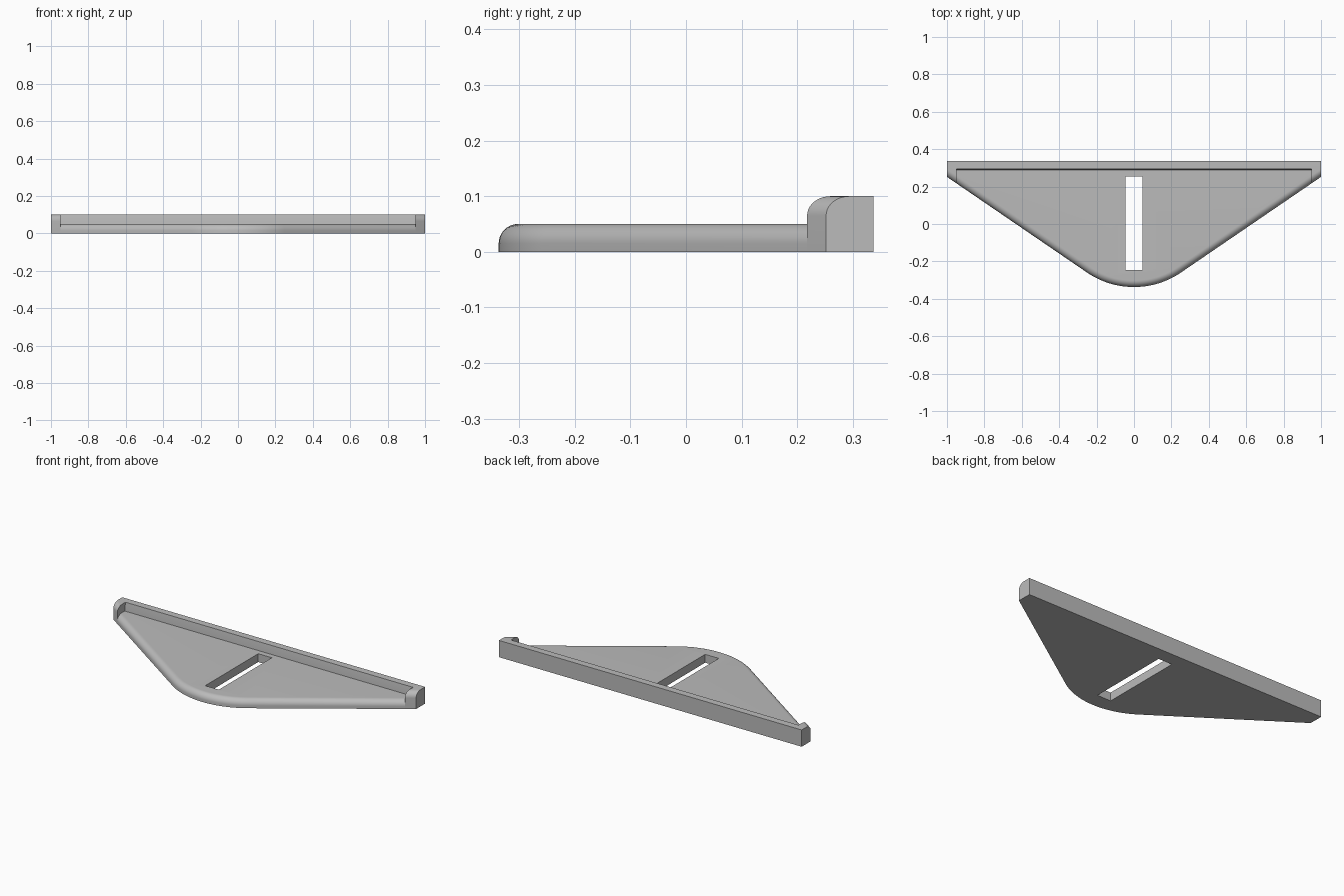
import bpy, bmesh, math

BACK, SIDE_Y, SLOPE, TANGENT_X = 0.337, 0.252, 0.68, 0.25
ANGLE = math.atan(SLOPE)
RADIUS = TANGENT_X / math.sin(ANGLE)
CENTRE_Y = -0.337 + RADIUS
FILLET = 0.035

if "Cube" in bpy.data.objects:
    bpy.data.objects.remove(bpy.data.objects["Cube"])

grey = bpy.data.materials.new("plain grey")
grey.use_nodes = True
colour = (0.5, 0.5, 0.5, 1)
grey.diffuse_color = colour
grey.node_tree.nodes["Principled BSDF"].inputs["Base Color"].default_value = colour


def make_object(name, bm):
    bmesh.ops.recalc_face_normals(bm, faces=bm.faces)
    mesh = bpy.data.meshes.new(name)
    bm.to_mesh(mesh)
    bm.free()
    mesh.materials.append(grey)
    obj = bpy.data.objects.new(name, mesh)
    bpy.context.collection.objects.link(obj)
    return obj


def outline(inset):
    """Triangle with a round nose; only the sloping front edge moves inward."""
    side_y = SIDE_Y + inset / math.cos(ANGLE)
    points = [(1, BACK), (-1, BACK), (-1, side_y)]
    steps = 32
    for i in range(steps + 1):
        a = ANGLE * (2 * i / steps - 1)
        r = RADIUS - inset
        points.append((r * math.sin(a), CENTRE_Y - r * math.cos(a)))
    return points + [(1, side_y)]


def rounded_slab(name, height):
    """Stack of outlines with a quarter-round front top edge."""
    bm = bmesh.new()
    levels = [(0, 0)]
    for i in range(11):
        a = math.pi / 2 * i / 10
        levels.append((FILLET * (1 - math.cos(a)), height - FILLET * (1 - math.sin(a))))
    rings = [[bm.verts.new((x, y, z)) for x, y in outline(d)] for d, z in levels]
    for low, high in zip(rings, rings[1:]):
        for i in range(len(low)):
            j = (i + 1) % len(low)
            bm.faces.new((low[i], low[j], high[j], high[i]))
    bm.faces.new(rings[0][::-1])
    bm.faces.new(rings[-1])
    return make_object(name, bm)


def prism(name, profile, half_width):
    """Cutter: a y-z profile extruded along x."""
    bm = bmesh.new()
    face = bm.faces.new([bm.verts.new((-half_width, y, z)) for y, z in profile])
    made = bmesh.ops.extrude_face_region(bm, geom=[face])["geom"]
    verts = [v for v in made if isinstance(v, bmesh.types.BMVert)]
    bmesh.ops.translate(bm, verts=verts, vec=(2 * half_width, 0, 0))
    obj = make_object(name, bm)
    obj.hide_render = True
    obj.hide_set(True)
    return obj


def cut(obj, cutter, operation):
    mod = obj.modifiers.new(operation.lower(), "BOOLEAN")
    mod.object, mod.operation, mod.solver = cutter, operation, "EXACT"


# Cutters: recessed area and long slot
recess = prism("recess_cutter", [(-1, -0.1), (0.288, -0.1), (0.288, 0.05),
                                 (0.295, 0.1), (0.302, 0.15), (-1, 0.15)], 0.95)
slot = prism("slot_cutter", [(-0.245, -0.2), (0.255, -0.2), (0.255, 0.2), (-0.245, 0.2)], 0.045)

# Raised back rail with its end stops
rail = rounded_slab("back_rail", 0.1)
cut(rail, recess, "DIFFERENCE")

# Thin shelf plate with the slot
plate = rounded_slab("shelf_plate", 0.05)
cut(plate, recess, "INTERSECT")
cut(plate, slot, "DIFFERENCE")

# Apply the cuts, then shade the rounded edges smooth
for obj in (rail, plate):
    bpy.ops.object.select_all(action="DESELECT")
    obj.select_set(True)
    bpy.context.view_layer.objects.active = obj
    for mod in list(obj.modifiers):
        bpy.ops.object.modifier_apply(modifier=mod.name)
    bpy.ops.object.shade_smooth_by_angle(angle=math.radians(30))

for cutter in (recess, slot):
    bpy.data.objects.remove(cutter)
